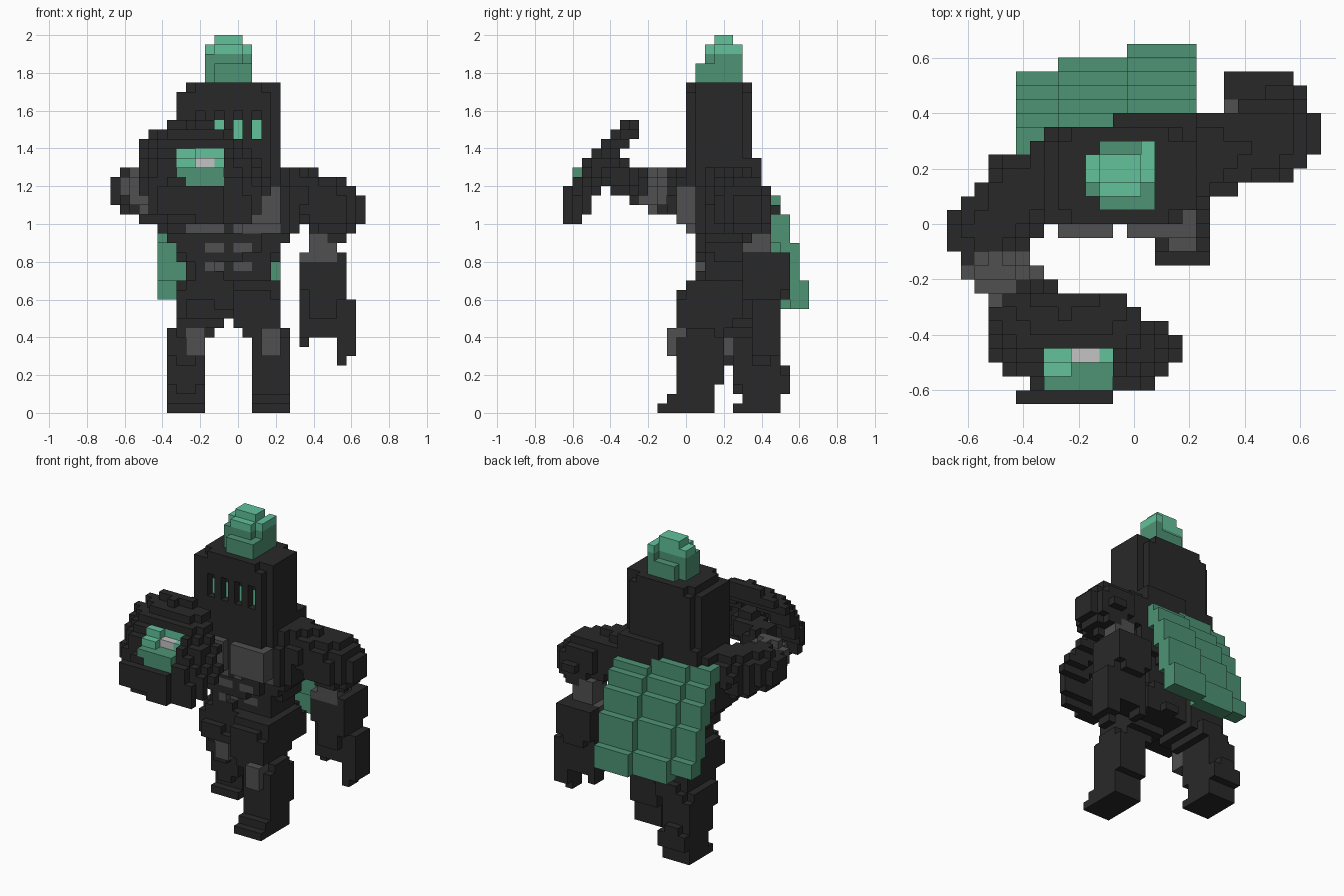
import bpy, bmesh
from mathutils import Vector

cube = bpy.data.objects.get("Cube")
if cube:
    bpy.data.objects.remove(cube, do_unlink=True)

STEP = 0.05
MID = -0.05          # body centre line in x
COLOURS = {
    "black armour": (0.022, 0.022, 0.022),
    "grey mail": (0.08, 0.08, 0.08),
    "cape green": (0.074, 0.295, 0.175),
    "glowing green": (0.122, 0.54, 0.33),
    "pale shine": (0.55, 0.55, 0.55),
}
BLACK, GREY, GREEN, GLOW, SHINE = range(len(COLOURS))

materials = []
for name, rgb in COLOURS.items():
    mat = bpy.data.materials.new(name)
    mat.use_nodes = True
    mat.diffuse_color = (*rgb, 1)
    mat.node_tree.nodes["Principled BSDF"].inputs["Base Color"].default_value = (*rgb, 1)
    materials.append(mat)

# Block grid: cell -> (part, colour)
blocks = {}
GRID = {(i, j, k): Vector((i, j + 0.5, k + 0.5)) * STEP
        for i in range(-13, 14) for j in range(-13, 13) for k in range(40)}


def fill(part, colour, shape):
    for cell, p in GRID.items():
        if shape(p):
            blocks[cell] = (part, colour)


def paint(colour, shape):
    for cell in blocks:
        if shape(GRID[cell]):
            blocks[cell] = (blocks[cell][0], colour)


def carve(shape):
    for cell in [c for c in blocks if shape(GRID[c])]:
        del blocks[cell]


def box(x, y, z):
    return lambda p: x[0] < p.x < x[1] and y[0] < p.y < y[1] and z[0] < p.z < z[1]


def limb(a, b, ra, rb):
    a, b = Vector(a), Vector(b)
    axis = b - a

    def inside(p):
        t = min(1, max(0, (p - a).dot(axis) / axis.length_squared))
        return (p - a - axis * t).length < ra + (rb - ra) * t
    return inside


def loft(rows, twist=0):
    """Rounded-square sections (z, x, y, half width, half depth), rising."""
    def inside(p):
        for lo, hi in zip(rows, rows[1:]):
            if lo[0] <= p.z < hi[0]:
                t = (p.z - lo[0]) / (hi[0] - lo[0])
                x, y, w, d = (u + (v - u) * t for u, v in zip(lo[1:], hi[1:]))
                across = p.x - x
                return (across / w) ** 4 + ((p.y - y - twist * across) / d) ** 4 < 1
        return False
    return inside


# Torso, turned slightly
fill("torso", BLACK, loft([
    (0.5, MID, 0.22, 0.28, 0.2), (0.65, MID, 0.22, 0.28, 0.18),
    (0.75, MID, 0.22, 0.23, 0.13), (0.85, MID, 0.21, 0.28, 0.15),
    (0.94, MID, 0.21, 0.34, 0.16), (1.0, MID, 0.19, 0.38, 0.2),
    (1.15, MID, 0.19, 0.38, 0.2), (1.2, MID, 0.21, 0.38, 0.17),
    (1.35, MID, 0.21, 0.28, 0.17)], 0.1))

# Chest and stomach plates
for side, reach in ((-1, 0.23), (1, 0.28)):
    chest = sorted((MID + side * 0.02, MID + side * reach))
    belly = MID + side * 0.075
    fill("chest_plates", GREY, box(chest, (-0.05, 0.05), (1, 1.2)))
    paint(GREY, box(chest, (0, 0.1), (0.95, 1)))
    for z in (0.75, 0.85):
        paint(GREY, box((belly - 0.05, belly + 0.05), (0, 0.15), (z, z + STEP)))


# Cape: three folds that step backwards as they fall
def cape(p):
    fold = 0 if p.x > -0.03 else 1 if p.x > -0.28 else 2
    outer = 0.65 - STEP * (fold + sum(p.z > z for z in (0.7, 0.9, 1.05, 1.15)))
    bottom = 0.6 if fold == 2 else 0.55
    top = 1.25 if fold else 1.2
    return -0.43 < p.x < 0.23 and outer - 0.11 < p.y < outer and bottom < p.z < top


fill("cape", GREEN, cape)

# Legs in a stride, left one leading
fill("left_leg", BLACK, loft([
    (0, 0.175, 0.04, 0.11, 0.11), (0.2, 0.175, 0.08, 0.11, 0.11),
    (0.4, 0.175, 0.07, 0.11, 0.13), (0.45, 0.1, 0.08, 0.13, 0.15),
    (0.65, 0.09, 0.14, 0.13, 0.19), (0.7, 0.09, 0.2, 0.13, 0.18)]))
fill("left_leg", BLACK, box((0.07, 0.28), (-0.15, 0.15), (0, STEP)))
fill("left_leg", BLACK, box((0.07, 0.28), (-0.1, 0.15), (STEP, 0.1)))
fill("left_knee", GREY, box((0.12, 0.23), (-0.1, 0), (0.3, 0.45)))
fill("right_leg", BLACK, loft([
    (0, -0.275, 0.4, 0.11, 0.1), (0.2, -0.275, 0.39, 0.11, 0.14),
    (0.4, -0.275, 0.34, 0.11, 0.16), (0.45, -0.21, 0.32, 0.13, 0.17),
    (0.7, -0.19, 0.26, 0.13, 0.18)]))
fill("right_leg", BLACK, box((-0.38, -0.17), (0.25, 0.45), (0, STEP)))
fill("right_leg", BLACK, box((-0.35, -0.2), (0.4, 0.55), (0.1, 0.2)))
fill("right_knee", GREY, box((-0.28, -0.17), (0.15, 0.25), (0.3, 0.45)))

# Left arm hanging out to the side with a clawed gauntlet
fill("left_gauntlet", BLACK, loft([
    (0.4, 0.46, 0.42, 0.13, 0.09), (0.6, 0.46, 0.42, 0.14, 0.1),
    (0.7, 0.45, 0.43, 0.13, 0.13), (0.85, 0.44, 0.43, 0.13, 0.13)]))
fill("left_forearm", GREY, box((0.32, 0.53), (0.3, 0.45), (0.8, 0.85)))
fill("left_forearm", GREY, box((0.37, 0.53), (0.3, 0.45), (0.85, 1)))
fill("left_arm", BLACK, limb((0.3, 0.25, 1.16), (0.52, 0.32, 1.08), 0.14, 0.16))
fill("left_claws", BLACK, box((0.32, 0.38), (0.4, 0.5), (0.35, 0.5)))
fill("left_claws", BLACK, box((0.52, 0.63), (0.35, 0.5), (0.3, 0.6)))
fill("left_claws", BLACK, box((0.52, 0.58), (0.35, 0.45), (0.25, 0.3)))

# Right arm reaching forward behind the shield
fill("right_arm", BLACK, limb((-0.42, 0.1, 1.16), (-0.55, -0.04, 1.16), 0.15, 0.13))
fill("right_forearm", GREY, limb((-0.5, -0.17, 1.18), (-0.42, -0.2, 1.17), 0.11, 0.09))
fill("right_gauntlet", BLACK, limb((-0.36, -0.28, 1.21), (-0.22, -0.36, 1.25), 0.09, 0.09))

# Domed round shield, flattened towards the top and leaning outwards
HUB = Vector((-0.2, -0.19, 1.1))
FACING = Vector((0, -0.84, 0.54))


def shield(p):
    d = p - HUB
    d.x += 0.2 * (p.z - 1.28)
    return (0.34 < d.length < 0.447 and d.dot(FACING) > 0.262 and abs(d.x) < 0.34
            and p.z > 1 and p.z - p.y < 1.87)


# Jewel let into the shield, with a notch for its shine
def jewel(p):
    return (shield(p) and (p - HUB).length > 0.355
            and box((-0.33, -0.07), (-0.65, -0.4), (1.2, 1.4))(p)
            and (p.z > 1.25 or p.x > -0.28))


fill("shield", BLACK, shield)
fill("shield", BLACK, box((-0.43, -0.07), (-0.65, -0.6), (1.05, 1.2)))
paint(GREEN, jewel)
paint(GLOW, lambda p: jewel(p) and p.z > 1.3)
paint(SHINE, lambda p: jewel(p) and -0.23 < p.x < -0.12 and 1.3 < p.z < 1.35)
carve(lambda p: jewel(p) and p.x > -0.23 and p.z > 1.3 and p.z - p.y > 1.82)

# Helmet with visor slits and glowing eyes
fill("helmet", BLACK, loft([(1.2, MID, 0.175, 0.28, 0.18), (1.7, MID, 0.175, 0.28, 0.18)]))
fill("helmet", BLACK, box((-0.33, -0.27), (0, STEP), (1.25, 1.7)))
fill("helmet", BLACK, box((-0.28, 0.23), (0.05, 0.3), (1.7, 1.75)))
fill("helmet", BLACK, box((-0.23, 0.13), (0, 0.35), (1.7, 1.75)))
for n in range(4):
    x = -0.2 + n * 0.1
    slit = (x - 0.02, x + 0.02)
    carve(box(slit, (0, STEP), (1.45, 1.6)))
    paint(GLOW, box(slit, (STEP, 0.1), (1.45, 1.55)))

# Plume: tall tufts in the middle, short ones in front
LEFT, CENTRE, RIGHT = (0.02, 0.08), (-0.13, 0.03), (-0.18, -0.12)
for x, y, top in [(CENTRE, (0.05, 0.3), 1.85), (LEFT, (0.05, 0.15), 1.85),
                  (RIGHT, (0.1, 0.15), 1.9), (CENTRE, (0.1, 0.25), 1.95),
                  (LEFT, (0.15, 0.3), 1.95), (RIGHT, (0.15, 0.25), 1.95),
                  (CENTRE, (0.15, 0.25), 2)]:
    fill("plume", GREEN, box(x, y, (1.75, top)))
paint(GLOW, box((-0.2, 0.1), (0, 0.35), (1.9, 2)))


# Turn the blocks of each part into one flat-shaded mesh of outer faces
def build(part):
    bm = bmesh.new()
    corners = {}

    def corner(key):
        if key not in corners:
            i, j, k = key
            corners[key] = bm.verts.new(((i - 0.5) * STEP, j * STEP, k * STEP))
        return corners[key]

    for cell, (owner, colour) in blocks.items():
        if owner != part:
            continue
        for axis in range(3):
            for side in (0, 1):
                beside = list(cell)
                beside[axis] += 2 * side - 1
                if tuple(beside) in blocks:
                    continue
                ring = []
                for u, v in ((0, 0), (1, 0), (1, 1), (0, 1)):
                    key = list(cell)
                    key[axis] += side
                    key[(axis + 1) % 3] += u
                    key[(axis + 2) % 3] += v
                    ring.append(corner(tuple(key)))
                face = bm.faces.new(ring if side else ring[::-1])
                face.material_index = colour
    mesh = bpy.data.meshes.new(part)
    bm.to_mesh(mesh)
    bm.free()
    for mat in materials:
        mesh.materials.append(mat)
    bpy.context.collection.objects.link(bpy.data.objects.new(part, mesh))


for part in sorted({owner for owner, _ in blocks.values()}):
    build(part)
